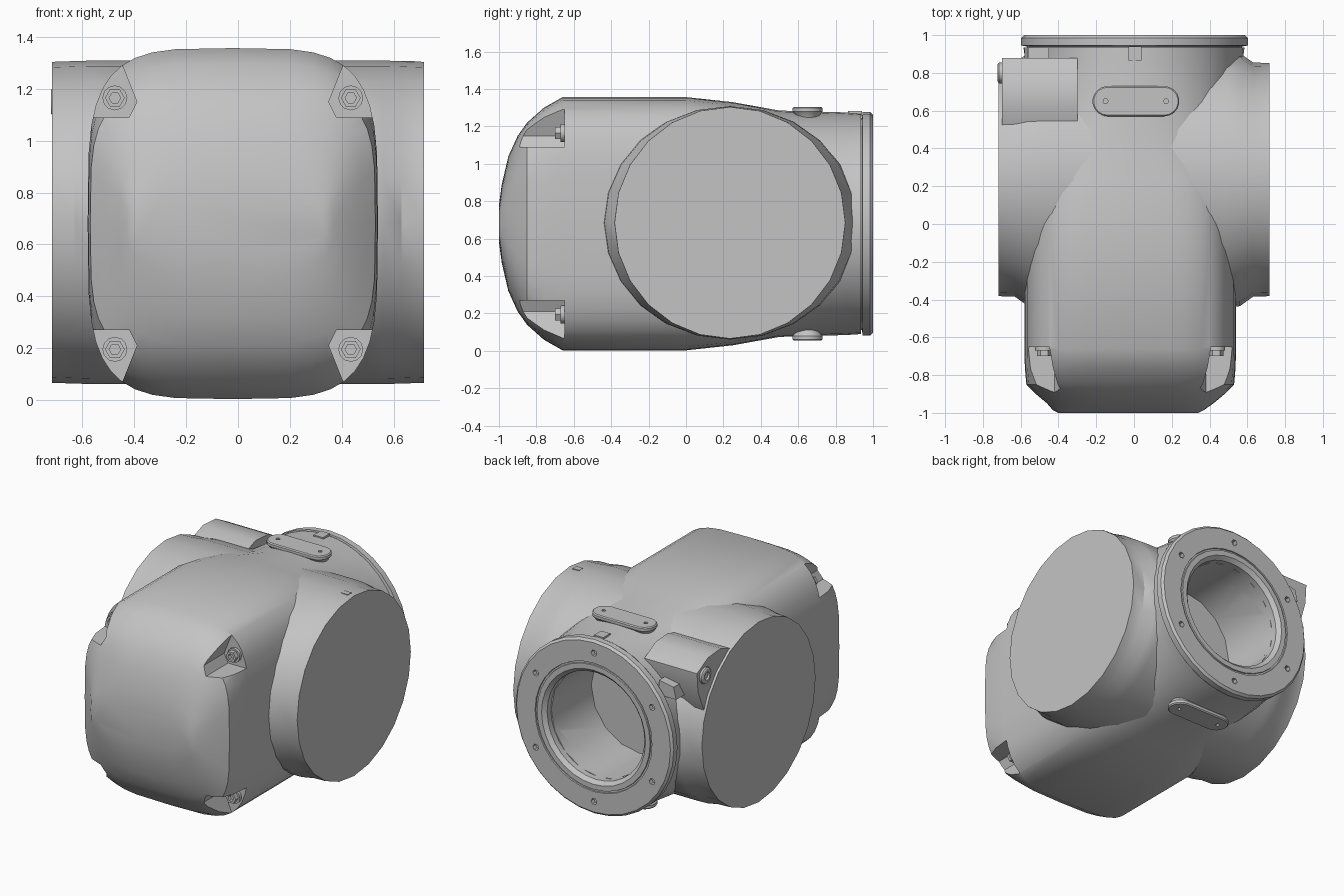
import bpy, bmesh, math

cube = bpy.data.objects.get("Cube")
if cube:
    bpy.data.objects.remove(cube, do_unlink=True)

grey = bpy.data.materials.new("cast grey metal")
grey.use_nodes = True
COLOUR = (0.55, 0.55, 0.55, 1)
grey.diffuse_color = COLOUR
grey.node_tree.nodes["Principled BSDF"].inputs["Base Color"].default_value = COLOUR

MID = 0.68   # height of the centre line


def place(axis, t, u, v):
    return {"x": (t, u, v), "y": (u, t, v), "z": (u, v, t)}[axis]


def oval(axis, t, cu, cv, ru, rv, sides, power=2.0, turn=0.0):
    """Superellipse ring lying across the axis at position t."""
    ring = []
    for i in range(sides):
        a = math.tau * i / sides + turn
        c, s = math.cos(a), math.sin(a)
        u = math.copysign(abs(c) ** (2 / power), c)
        v = math.copysign(abs(s) ** (2 / power), s)
        ring.append(place(axis, t, cu + ru * u, cv + rv * v))
    return ring


def loft(name, rings, closed=False):
    """Skin a row of rings; cap the ends, or join them when closed."""
    bm = bmesh.new()
    rows = [[bm.verts.new(p) for p in ring] for ring in rings]
    pairs = list(zip(rows, rows[1:]))
    if closed:
        pairs.append((rows[-1], rows[0]))
    else:
        bm.faces.new(rows[0])
        bm.faces.new(rows[-1])
    for a, b in pairs:
        for i in range(len(a)):
            j = (i + 1) % len(a)
            bm.faces.new((a[i], a[j], b[j], b[i]))
    bmesh.ops.recalc_face_normals(bm, faces=bm.faces)
    mesh = bpy.data.meshes.new(name)
    bm.to_mesh(mesh)
    bm.free()
    mesh.materials.append(grey)
    ob = bpy.data.objects.new(name, mesh)
    bpy.context.collection.objects.link(ob)
    return ob


def prism(name, axis, outline, t0, t1):
    return loft(name, [[place(axis, t, u, v) for u, v in outline] for t in (t0, t1)])


def rod(name, axis, cu, cv, r, t0, t1, sides=12, turn=0.0):
    return loft(name, [oval(axis, t, cu, cv, r, r, sides, turn=turn) for t in (t0, t1)])


def select_only(ob):
    bpy.ops.object.select_all(action="DESELECT")
    ob.select_set(True)
    bpy.context.view_layer.objects.active = ob


def cut(ob, cutters):
    select_only(ob)
    for cutter in cutters:
        cutter.hide_render = True
        mod = ob.modifiers.new("cut", "BOOLEAN")
        mod.operation = "DIFFERENCE"
        mod.solver = "EXACT"
        mod.object = cutter
        bpy.ops.object.modifier_apply(modifier=mod.name)


def discard(cutters):
    for c in cutters:
        bpy.data.objects.remove(c, do_unlink=True)


# Main housing: domed front, boxy middle, round neck at the back
# (y, centre x, half width, half height, squareness)
sections = [
    (-1.0, -0.03, 0.37, 0.10, 3), (-0.985, -0.03, 0.40, 0.21, 3),
    (-0.95, -0.02, 0.44, 0.36, 3), (-0.90, -0.02, 0.50, 0.47, 3.4),
    (-0.85, -0.02, 0.55, 0.54, 4), (-0.76, -0.02, 0.558, 0.62, 4),
    (-0.66, -0.02, 0.56, 0.677, 4), (0.0, -0.02, 0.56, 0.677, 4),
    (0.25, -0.01, 0.56, 0.65, 3.6), (0.5, 0, 0.575, 0.605, 2.4),
    (0.86, 0, 0.575, 0.595, 2), (0.935, 0, 0.585, 0.59, 2),
]
housing = loft("main_housing", [oval("y", y, cx, MID, hx, hz, 40, n)
                                for y, cx, hx, hz, n in sections])

# Cross cylinder with flared collars near the housing
half = [(0.717, 0.617, 0.619), (0.63, 0.62, 0.622), (0.56, 0.67, 0.624), (0.49, 0.68, 0.624)]
spans = [(-x, ry, rz) for x, ry, rz in half] + half[::-1]
cross = loft("cross_cylinder", [oval("x", x, 0.235, MID + 0.005, ry, rz, 24)
                                for x, ry, rz in spans])

# Rear bore
bore = rod("bore_cutter", "y", 0, MID, 0.37, 0.5, 1.1, 16)
cut(housing, [bore])
cut(cross, [bore])
discard([bore])

# Corner pockets with bolts
pocket = [(0.37, 0.47), (0.40, 0.41), (0.65, 0.41), (0.65, 0.75), (0.44, 0.75), (0.43, 0.62)]
pockets = []
parts = [housing, cross]
for sx, side in ((1, "left"), (-1, "right")):
    for sz, level in ((1, "upper"), (-1, "lower")):
        outline = [(-0.02 + sx * u, MID + sz * v) for u, v in pocket]
        pockets.append(prism("pocket_cutter", "y", outline, -1.1, -0.65))
        bx, bz = -0.02 + sx * 0.455, MID + sz * 0.485
        name = f"{level}_{side}_bolt"
        parts.append(rod(name + "_washer", "y", bx, bz, 0.048, -0.67, -0.64, 12))
        head = [(0.038, -0.66), (0.038, -0.70), (0.022, -0.70), (0.022, -0.675), (0.005, -0.675)]
        parts.append(loft(name, [oval("y", y, bx, bz, r, r, 6) for r, y in head]))
cut(housing, pockets)
discard(pockets)

# Rear flange: turned ring with a shallow face groove and a chamfered mouth
profile = [(0.37, 0.90), (0.37, 0.975), (0.395, 1.0), (0.43, 1.0), (0.432, 0.992), (0.442, 0.992),
           (0.444, 1.0), (0.585, 1.0), (0.60, 0.985), (0.60, 0.945), (0.57, 0.94), (0.57, 0.90)]
flange = loft("rear_flange", [oval("y", y, 0.003, MID, r, r - 0.003, 32) for r, y in profile],
              closed=True)
holes = []
for i in range(6):
    a = math.radians(90 + 60 * i)
    holes.append(rod("hole_cutter", "y", 0.51 * math.cos(a), MID + 0.51 * math.sin(a),
                     0.022, 0.97, 1.05, 6))
cut(flange, holes)
discard(holes)
parts.append(flange)

# Key tab in front of the flange, on top
parts.append(prism("flange_key", "y", [(-0.03, 1.22), (0.04, 1.22), (0.04, 1.282), (-0.03, 1.282)],
                   0.865, 0.94))


# Rounded mounting pads above and below, with two screw holes each
def stadium(z, size):
    ring = []
    for i in range(20):
        a = -math.pi / 2 + math.pi * (i % 10) / 9 + (math.pi if i >= 10 else 0)
        shift = 0.15 if i < 10 else -0.15
        ring.append((0.01 + shift + 0.08 * size * math.cos(a),
                     0.65 + 0.08 * size * math.sin(a), z))
    return ring


for name, s in (("top_pad", 1), ("bottom_pad", -1)):
    pad = loft(name, [stadium(MID + s * h, k) for h, k in
                      ((0.50, 0.6), (0.57, 0.7), (0.60, 1), (0.618, 1), (0.625, 0.92))])
    drills = [rod("drill_cutter", "z", x, 0.65, 0.014, MID + s * 0.605, MID + s * 0.7, 6)
              for x in (-0.15, 0.17)]
    cut(pad, drills)
    discard(drills)
    parts.append(pad)

# Cable entry block on one upper rear side, with its round plug
block = [(0.50, 1.22), (0.62, 1.265), (0.76, 1.255), (0.88, 1.19), (0.87, 1.06), (0.80, 0.90), (0.55, 1.0)]
parts.append(prism("cable_block", "x", block, -0.70, -0.30))
plug = [(-0.69, 0.055), (-0.715, 0.055), (-0.722, 0.045), (-0.722, 0.028), (-0.71, 0.026)]
parts.append(loft("cable_plug", [oval("x", x, 0.80, 1.15, r, r, 12) for x, r in plug]))
parts.append(prism("cable_block_lug", "y",
                   [(-0.58, 1.0), (-0.45, 1.0), (-0.45, 1.10), (-0.56, 1.08)], 0.84, 0.935))

# Small alignment mark on the cross cylinder
parts.append(prism("alignment_mark", "z", [(0.63, 0.22), (0.68, 0.22), (0.68, 0.26), (0.63, 0.26)],
                   1.29, 1.308))

for ob in parts:
    select_only(ob)
    bpy.ops.object.shade_smooth_by_angle(angle=math.radians(32))
